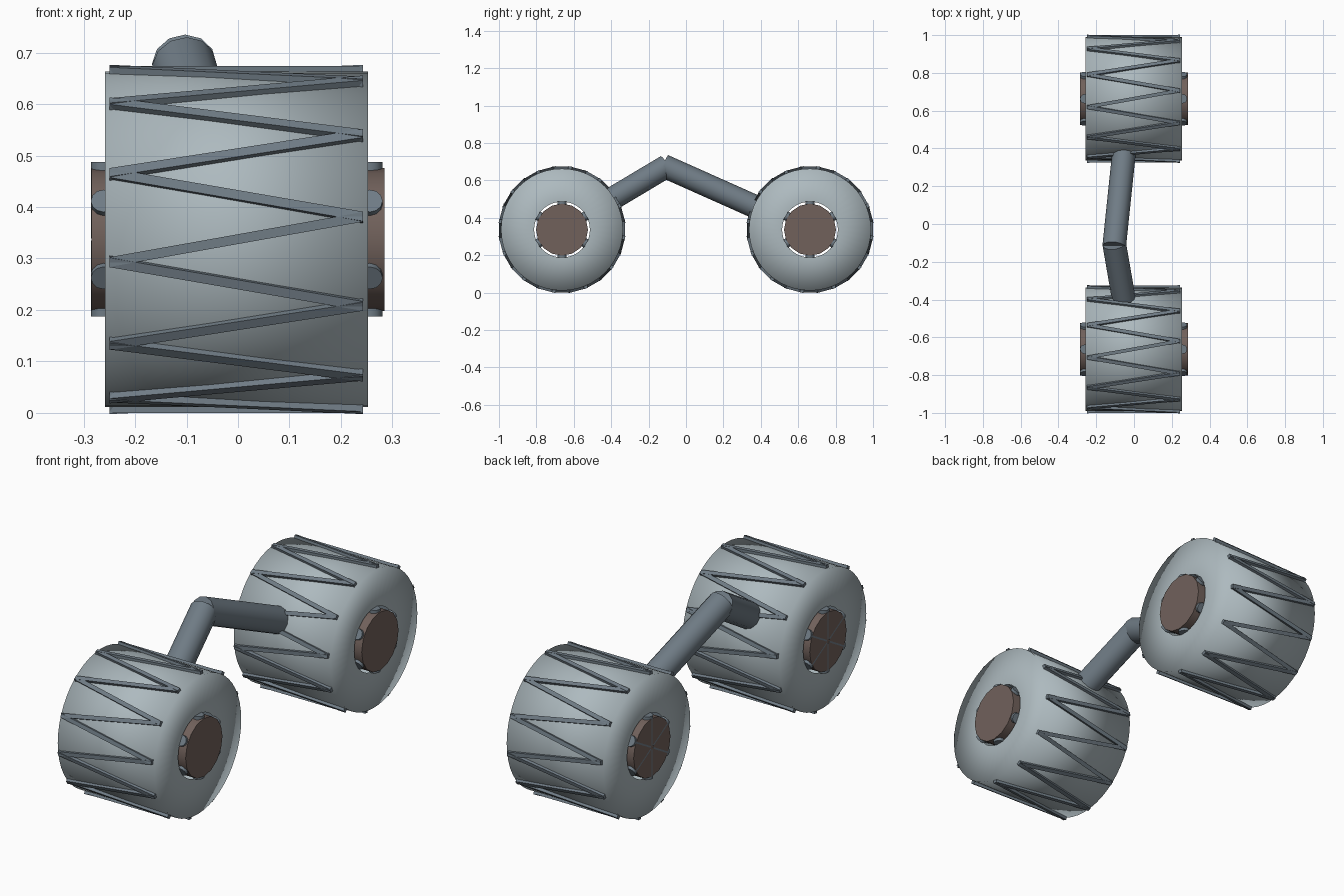
import bpy, bmesh
from math import sin, cos, pi, radians
from mathutils import Vector, Matrix

if "Cube" in bpy.data.objects:
    bpy.data.objects.remove(bpy.data.objects["Cube"], do_unlink=True)

AXLE_Y, AXLE_Z = 0.663, 0.337
TYRE_R, HOLE_R, TREAD_R = 0.326, 0.149, 0.337


def make_material(name, colour):
    m = bpy.data.materials.new(name)
    m.use_nodes = True
    m.diffuse_color = (*colour, 1)
    m.node_tree.nodes["Principled BSDF"].inputs["Base Color"].default_value = (*colour, 1)
    return m


TYRE = make_material("pale grey", (0.42, 0.49, 0.52))
STEEL = make_material("slate steel", (0.16, 0.2, 0.235))
BROWN = make_material("hub brown", (0.165, 0.12, 0.105))


def finish(bm, name, material, smooth=None, location=(0, 0, 0)):
    mesh = bpy.data.meshes.new(name)
    bm.to_mesh(mesh)
    bm.free()
    mesh.materials.append(material)
    obj = bpy.data.objects.new(name, mesh)
    obj.location = location
    bpy.context.collection.objects.link(obj)
    if smooth:
        bpy.ops.object.select_all(action="DESELECT")
        obj.select_set(True)
        bpy.context.view_layer.objects.active = obj
        bpy.ops.object.shade_smooth_by_angle(angle=radians(smooth))


def lathe(profile, steps):
    """Spin (x, radius) points around the x axis, normals outward."""
    bm = bmesh.new()
    verts = [bm.verts.new((x, 0, r)) for x, r in profile]
    edges = [bm.edges.new(pair) for pair in zip(verts, verts[1:])]
    bmesh.ops.spin(bm, geom=verts + edges, cent=(0, 0, 0), axis=(1, 0, 0),
                   angle=2 * pi, steps=steps)
    bmesh.ops.remove_doubles(bm, verts=bm.verts, dist=1e-5)
    bm.normal_update()
    for f in bm.faces:
        if f.normal.dot(f.calc_center_median()) < 0:
            f.normal_flip()
    return bm


def add_rod(bm, a, b, radius, sides):
    a, b = Vector(a), Vector(b)
    turn = (b - a).to_track_quat("Z", "Y").to_matrix().to_4x4()
    bmesh.ops.create_cone(bm, cap_ends=True, segments=sides, radius1=radius, radius2=radius,
                          depth=(b - a).length, matrix=Matrix.Translation((a + b) / 2) @ turn)


def ring_point(x, angle, r):
    """Point at an angle measured from the front (-y) towards the top."""
    return Vector((x, -r * cos(angle), r * sin(angle)))


def build_tread():
    """Zigzag of straight flat bars, twelve teeth around the tyre."""
    bm = bmesh.new()
    reach, half = TREAD_R * sin(radians(7.5)), 0.0095
    for k in range(24):
        angle = radians(15 * k)
        tangent = Vector((0, sin(angle), cos(angle)))
        x0, x1 = (-0.25, 0.243) if k % 2 == 0 else (0.243, -0.25)
        outline = ((x0, -reach - half), (x0, -reach + half),
                   (x1, reach + half), (x1, reach - half))
        low, high = ([bm.verts.new(ring_point(x, angle, r) + tangent * t) for x, t in outline]
                     for r in (TREAD_R - 0.02, TREAD_R))
        bm.faces.new(high)
        bm.faces.new(low[::-1])
        for i in range(4):
            j = (i + 1) % 4
            bm.faces.new((low[i], low[j], high[j], high[i]))
    bmesh.ops.recalc_face_normals(bm, faces=bm.faces)
    return bm


def build_spokes():
    """Six short radial rods through the hub on each side."""
    bm = bmesh.new()
    for x in (-0.261, 0.256):
        for k in range(6):
            a = radians(30 + 60 * k)
            add_rod(bm, ring_point(x, a, 0.01), ring_point(x, a, 0.15), 0.025, 12)
    return bm


# Wheels: flat-sided drums with soft shading over the rim
for label, y in (("front", -AXLE_Y), ("rear", AXLE_Y)):
    at = (0, y, AXLE_Z)
    drum = lathe([(-0.258, HOLE_R), (-0.258, TYRE_R), (0.253, TYRE_R), (0.253, HOLE_R)], 48)
    finish(drum, label + "_tyre", TYRE, 180, at)
    finish(build_tread(), label + "_tread", STEEL, None, at)
    finish(build_spokes(), label + "_hub_spokes", STEEL, 40, at)
    hub = bmesh.new()
    add_rod(hub, (-0.285, 0, 0), (0.285, 0, 0), 0.139, 16)
    finish(hub, label + "_hub", BROWN, 40, at)

# Bent link between the wheels
for label, start, end in (("front", (-0.105, -0.103, 0.676), (-0.05, -0.42, 0.487)),
                          ("rear", (-0.105, -0.12, 0.678), (-0.048, 0.425, 0.435))):
    arm = bmesh.new()
    add_rod(arm, start, end, 0.0625, 12)
    finish(arm, label + "_arm", STEEL, 40)
